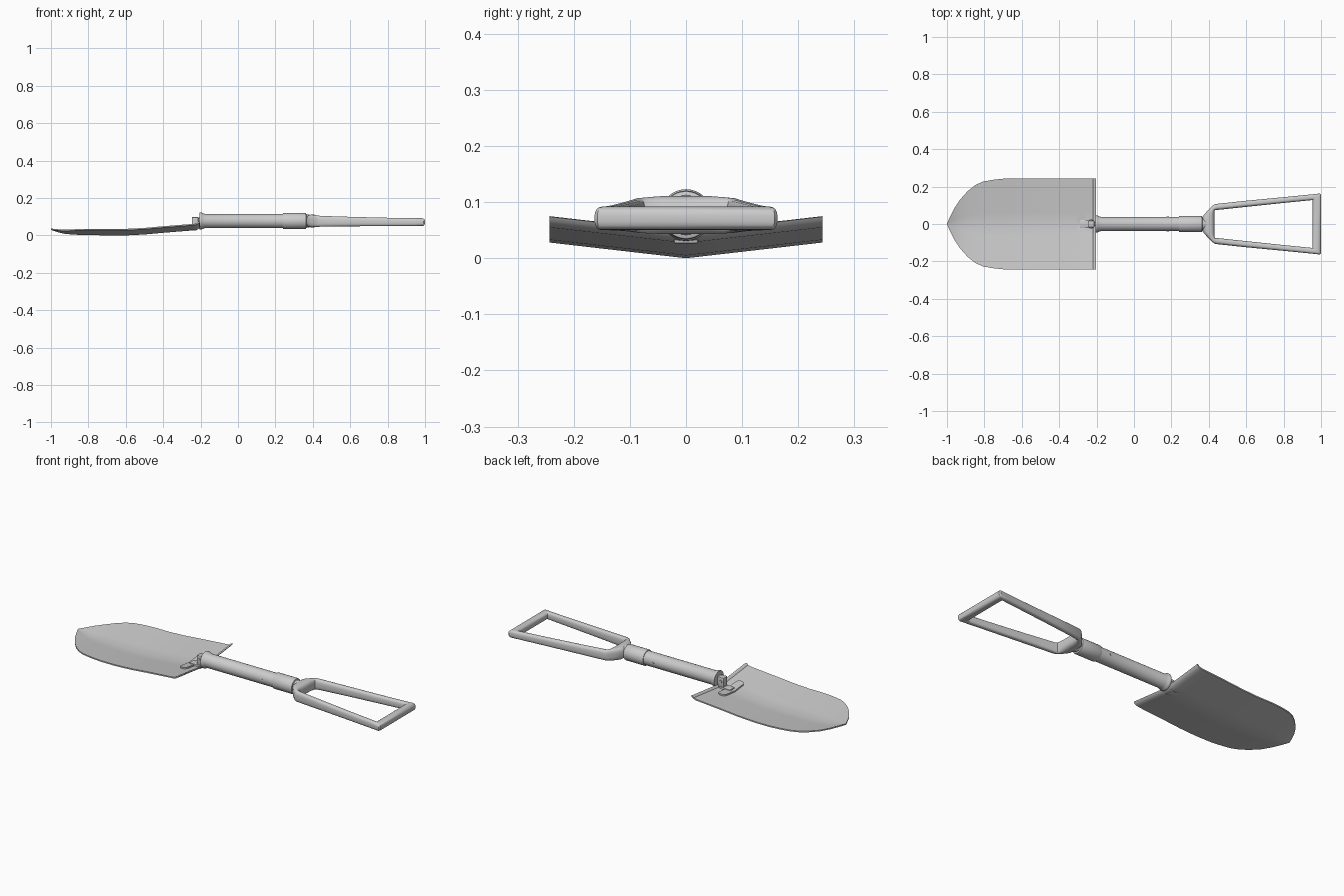
import bpy, bmesh, math
from mathutils import Vector, Matrix

if "Cube" in bpy.data.objects:
    bpy.data.objects.remove(bpy.data.objects["Cube"])

AXIS_Z = 0.077


def finish(name, bm, angle=35):
    bmesh.ops.remove_doubles(bm, verts=bm.verts, dist=1e-5)
    bmesh.ops.recalc_face_normals(bm, faces=bm.faces)
    mesh = bpy.data.meshes.new(name)
    bm.to_mesh(mesh)
    bm.free()
    ob = bpy.data.objects.new(name, mesh)
    bpy.context.collection.objects.link(ob)
    bpy.ops.object.select_all(action='DESELECT')
    ob.select_set(True)
    bpy.context.view_layer.objects.active = ob
    bpy.ops.object.shade_smooth_by_angle(angle=math.radians(angle))
    return ob


def bridge(bm, a, b, closed=True):
    n = len(a)
    for i in range(n if closed else n - 1):
        j = (i + 1) % n
        bm.faces.new((a[i], a[j], b[j], b[i]))


def lathe(name, profile, n=32):
    """Revolve (x, radius) points about the shaft axis."""
    bm = bmesh.new()
    rings = [[bm.verts.new((x, r * math.cos(2 * math.pi * k / n),
                            AXIS_Z + r * math.sin(2 * math.pi * k / n)))
              for k in range(n)] for x, r in profile]
    for a, b in zip(rings, rings[1:]):
        bridge(bm, a, b)
    bm.faces.new(rings[0])
    bm.faces.new(rings[-1])
    return finish(name, bm)


# Blade: stations of (x, half width, centre height), dished in a shallow V
STATIONS = [(-1, .002, .030), (-.985, .035, .024), (-.96, .085, .016), (-.93, .13, .009),
            (-.89, .175, .005), (-.85, .207, .003), (-.81, .226, .002), (-.75, .237, .001),
            (-.69, .243, 0), (-.6, .243, 0), (-.5, .243, .005), (-.4, .243, .014),
            (-.3, .243, .022), (-.235, .243, .027), (-.218, .243, .031),
            (-.207, .243, .038), (-.202, .243, .046)]
V_SLOPE = 0.115
THICK = 0.007


def blade_z(x, y):
    for (x0, _, z0), (x1, _, z1) in zip(STATIONS, STATIONS[1:]):
        if x <= x1:
            return z0 + (z1 - z0) * (x - x0) / (x1 - x0) + abs(y) * V_SLOPE
    return STATIONS[-1][2] + abs(y) * V_SLOPE


bm = bmesh.new()
steps = [-1, -.75, -.5, -.25, 0, .25, .5, .75, 1]
tops, bottoms = [], []
for x, w, z in STATIONS:
    for rows, lift in ((tops, THICK), (bottoms, 0)):
        # the curled rear lip thickens forward rather than upward
        dx = -.006 if lift and x > -.21 else 0
        dz = .001 if lift and x > -.203 else lift
        rows.append([bm.verts.new((x + dx, s * w, z + abs(s * w) * V_SLOPE + dz)) for s in steps])
for rows in (tops, bottoms):
    for a, b in zip(rows, rows[1:]):
        bridge(bm, a, b, closed=False)
for k in (0, -1):
    bridge(bm, tops[k], bottoms[k], closed=False)
    bridge(bm, [r[k] for r in tops], [r[k] for r in bottoms], closed=False)
finish("blade", bm)

# Mounting bar with rounded ends, hugging the blade
bm = bmesh.new()
cx, r, half = -.282, .023, .072
rows = []
ys = [half * k / 4 for k in range(-4, 5)]
caps = [(half + r * math.sin(a), r * math.cos(a)) for a in [math.pi * k / 12 for k in range(1, 6)]]
outline = ([(-y, w) for y, w in reversed(caps)] + [(y, r) for y in ys] + caps)
for y, w in outline:
    rows.append([bm.verts.new((cx + sx * w, y, blade_z(cx + sx * w, y) + dz))
                 for sx, dz in ((-1, .002), (-1, .015), (1, .015), (1, .002))])
for a, b in zip(rows, rows[1:]):
    bridge(bm, a, b)
bm.faces.new(rows[0])
bm.faces.new(rows[-1])
finish("mounting_bar", bm)


def block(name, lo, hi, bevel=.004):
    bm = bmesh.new()
    bmesh.ops.create_cube(bm, size=1)
    lo, hi = Vector(lo), Vector(hi)
    for v in bm.verts:
        v.co = Vector([(lo[i] + hi[i]) / 2 + v.co[i] * (hi[i] - lo[i]) for i in range(3)])
    bmesh.ops.bevel(bm, geom=bm.edges[:], offset=bevel, segments=2, affect='EDGES', profile=.5)
    return finish(name, bm)


def pin(name, x, z, radius, length):
    bm = bmesh.new()
    bmesh.ops.create_cone(bm, cap_ends=True, segments=20, radius1=radius, radius2=radius, depth=length,
                          matrix=Matrix.Translation((x, 0, z)) @ Matrix.Rotation(math.pi / 2, 4, 'X'))
    return finish(name, bm)


# Hinge
block("hinge_foot", (-.29, -.022, .026), (-.22, .022, .046))
block("hinge_block", (-.247, -.018, .04), (-.212, .018, .098))
block("hinge_neck", (-.225, -.012, .055), (-.195, .012, .095), .002)
pin("hinge_pin", -.23, .075, .009, .046)

# Shaft and collar
lathe("shaft", [(-.206, .03), (-.206, .044), (-.203, .046), (-.197, .046), (-.19, .043),
                (-.178, .0385), (.245, .0385)])
lathe("collar", [(.24, .038), (.24, .042), (.244, .0435), (.357, .0435), (.363, .042), (.366, .034)])
lathe("yoke_socket", [(.36, .036), (.38, .034), (.41, .025)])
pin("lock_pin", .18, AXIS_Z, .006, .079)

# D-shaped handle: (outer xy, inner xy, half height, mid height), mirrored in y
half_ring = [((.365, 0), (.43, 0), .034, .077), ((.367, .04), (.43, .045), .034, .077),
             ((.392, .07), (.43, .066), .0325, .0765), ((.418, .097), (.431, .073), .031, .076),
             ((.435, .107), (.445, .075), .029, .0755), ((.6, .1245), (.6, .0915), .0255, .074),
             ((.8, .1435), (.8, .1125), .0225, .072), ((.94, .1575), (.94, .1265), .021, .071),
             ((.993, .163), (.955, .128), .021, .071), ((1, .158), (.955, .1265), .021, .071),
             ((1, 0), (.955, 0), .021, .071)]
mirrored = [((o[0], -o[1]), (i[0], -i[1]), h, z) for o, i, h, z in half_ring[-2:0:-1]]
bm = bmesh.new()
rings, N = [], 20
for o, i, h, z in half_ring + mirrored:
    o, i = Vector(o), Vector(i)
    ring = []
    for k in range(N):
        a = 2 * math.pi * (k + .5) / N
        c, s = math.cos(a), math.sin(a)
        u = math.copysign(abs(c) ** .7, c)
        v = math.copysign(abs(s) ** .7, s)
        p = (o + i) / 2 + (o - i) / 2 * u
        ring.append(bm.verts.new((p.x, p.y, z + h * v)))
    rings.append(ring)
for k in range(len(rings)):
    bridge(bm, rings[k], rings[(k + 1) % len(rings)])
finish("handle", bm, 40)
